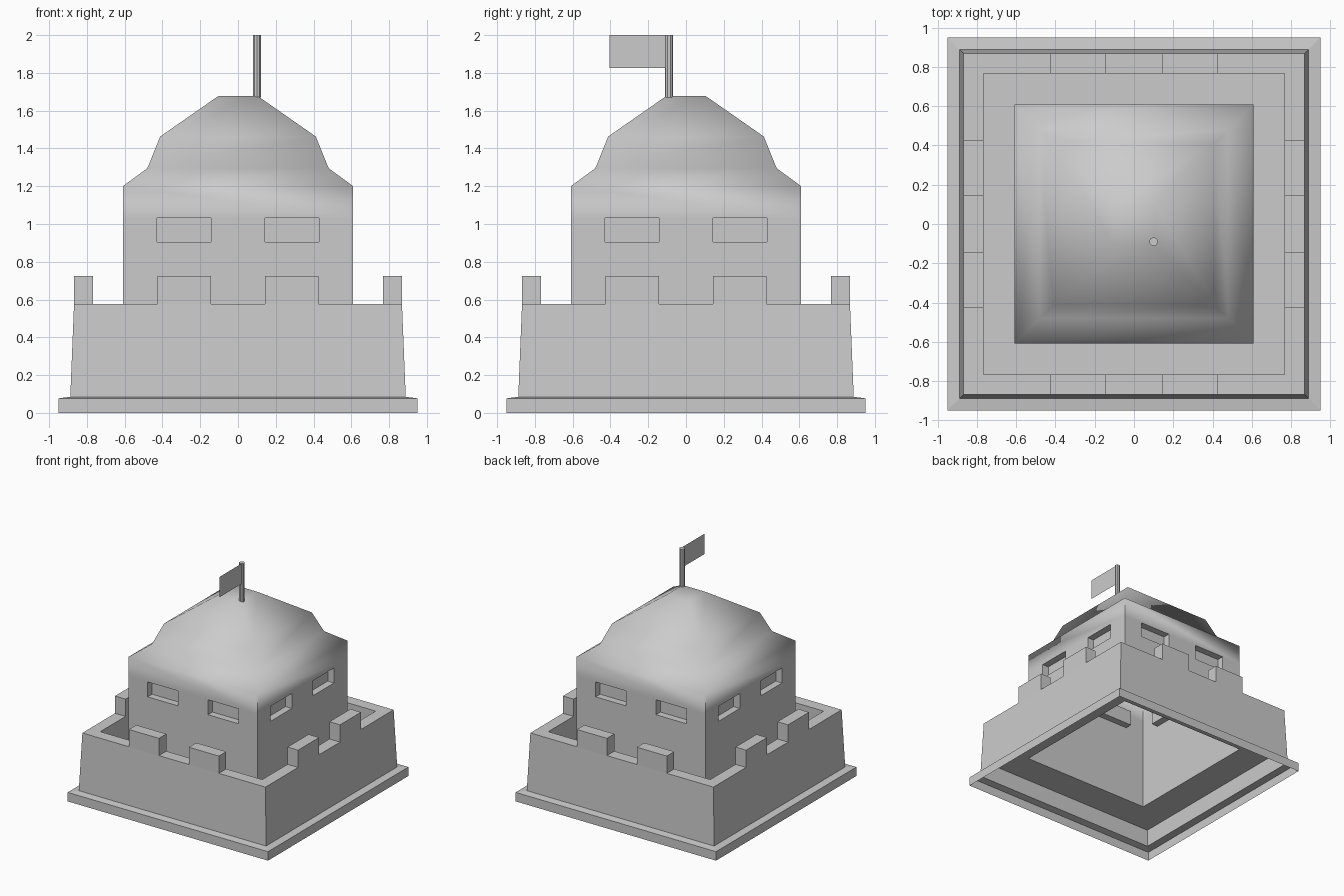
import bpy, bmesh
from mathutils import Matrix, Vector
from math import pi

if "Cube" in bpy.data.objects:
    bpy.data.objects.remove(bpy.data.objects["Cube"])


def finish(bm, name, merge=True):
    if merge:
        bmesh.ops.remove_doubles(bm, verts=bm.verts, dist=0.0005)
    me = bpy.data.meshes.new(name)
    bm.to_mesh(me)
    bm.free()
    ob = bpy.data.objects.new(name, me)
    bpy.context.collection.objects.link(ob)
    return ob


def square_loft(bm, profile, cap=False):
    """Skin square rings given as (half width, z)."""
    rings = [[bm.verts.new((sx * r, sy * r, z))
              for sx, sy in ((-1, -1), (1, -1), (1, 1), (-1, 1))] for r, z in profile]
    for lo, hi in zip(rings, rings[1:]):
        for i in range(4):
            j = (i + 1) % 4
            bm.faces.new((lo[i], lo[j], hi[j], hi[i]))
    if cap:
        bm.faces.new(rings[-1])


# Plinth and battered outer wall, open underneath
bm = bmesh.new()
square_loft(bm, [(.95, 0), (.95, .077), (.888, .085), (.868, .577), (.768, .577), (.768, .23)])
finish(bm, "outer_wall")

# Courtyard floor
bm = bmesh.new()
square_loft(bm, [(.882, .23), (.61, .23)])
finish(bm, "courtyard_floor")

# Battlements: two blocks on each side
bm = bmesh.new()
for k in range(4):
    for s in (-1, 1):
        m = (Matrix.Rotation(k * pi / 2, 4, 'Z') @ Matrix.Translation((s * .284, -.818, .651))
             @ Matrix.Diagonal((.284, .1, .148, 1)))
        bmesh.ops.create_cube(bm, size=1, matrix=m)
bm.faces.ensure_lookup_table()
bmesh.ops.delete(bm, geom=[f for f in bm.faces if f.normal.z < -.5], context='FACES_ONLY')
finish(bm, "battlements")

# Tower with recessed windows and smooth domed roof
W, DEPTH = .61, .06
xs = [-W, -.43, -.142, .142, .43, W]
zs = [.23, .905, 1.033]
bm = bmesh.new()
for k in range(4):
    rot = Matrix.Rotation(k * pi / 2, 3, 'Z')

    def face(pts):
        bm.faces.new([bm.verts.new(rot @ Vector(p)) for p in pts])

    for r in range(2):
        for c in range(5):
            x0, x1, z0, z1 = xs[c], xs[c + 1], zs[r], zs[r + 1]
            quad = [(x0, -W, z0), (x1, -W, z0), (x1, -W, z1), (x0, -W, z1)]
            if r == 1 and c in (1, 3):
                inner = [(x, y + DEPTH, z) for x, y, z in quad]
                for i in range(4):
                    j = (i + 1) % 4
                    face((quad[i], quad[j], inner[j], inner[i]))
                face(inner)
            else:
                face(quad)
    face([(x, -W, zs[2]) for x in xs] + [(W, -W, 1.2), (-W, -W, 1.2)])
square_loft(bm, [(W, 1.2), (.48, 1.295), (.412, 1.463), (.105, 1.677)], cap=True)
bmesh.ops.remove_doubles(bm, verts=bm.verts, dist=.0005)
bm.normal_update()
for f in bm.faces:
    f.smooth = True
for e in bm.edges:
    low = max(v.co.z for v in e.verts) < 1.21
    if low and len(e.link_faces) == 2 and e.calc_face_angle() > 1.2:
        e.smooth = False
finish(bm, "tower")

# Flagpole
bpy.ops.mesh.primitive_cylinder_add(vertices=10, radius=.022, depth=.33,
                                    location=(.1, -.09, 1.835))
pole = bpy.context.object
pole.name = "flagpole"
bpy.ops.object.shade_smooth_by_angle()

# Flag: a single flat sheet
bm = bmesh.new()
bm.faces.new([bm.verts.new((.11, y, z)) for y, z in
              ((-.405, 1.826), (-.09, 1.826), (-.09, 2), (-.405, 2))])
finish(bm, "flag")
